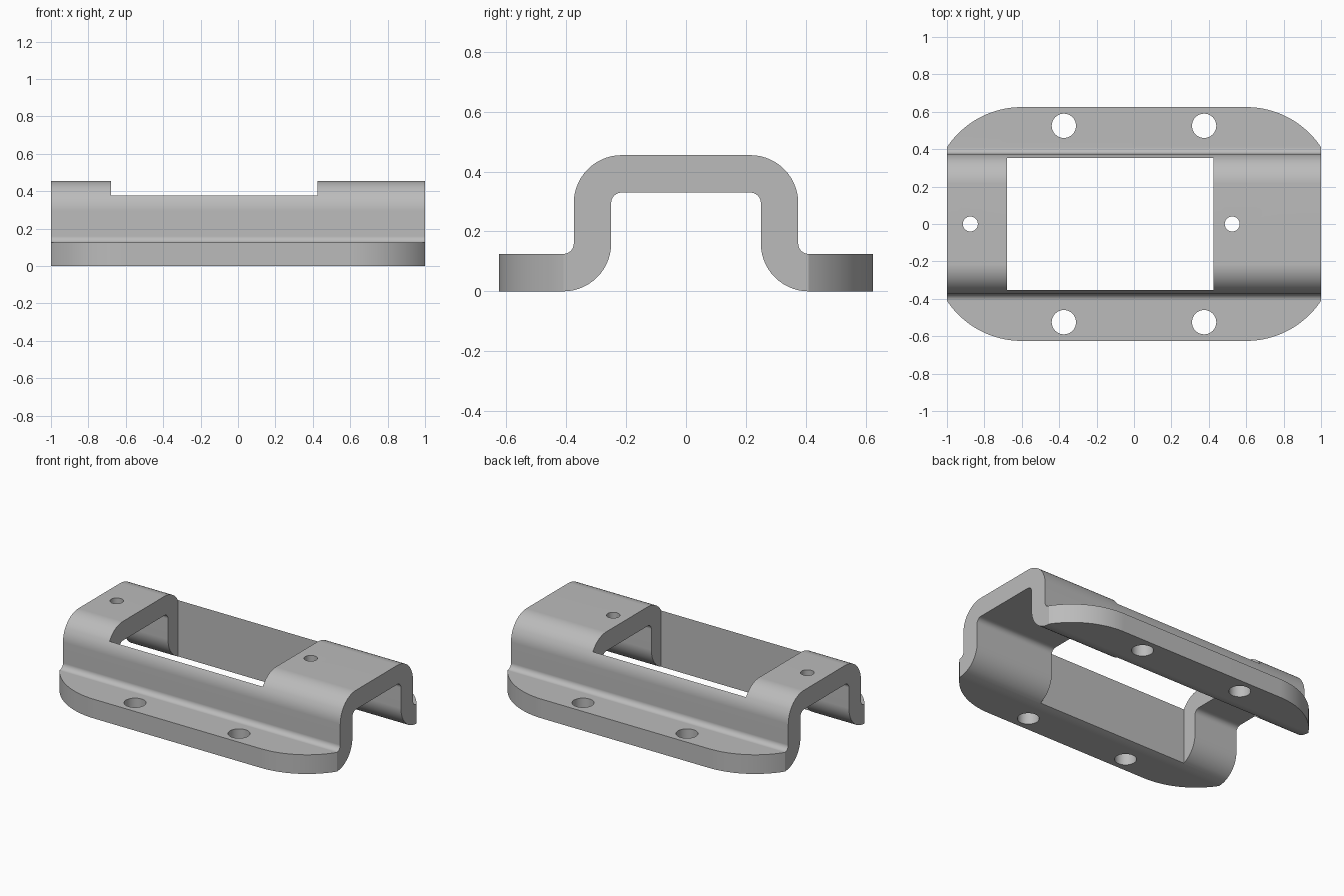
import bpy
import bmesh
from math import cos, sin, radians
from mathutils import Vector

cube = bpy.data.objects.get("Cube")
if cube:
    bpy.data.objects.remove(cube, do_unlink=True)


def arc(cx, cy, r, start, end, steps=14):
    angles = [radians(start + (end - start) * i / steps) for i in range(steps + 1)]
    return [(cx + r * cos(a), cy + r * sin(a)) for a in angles]


def flip(points):
    """Mirror a path across its first axis, keeping the loop direction."""
    return [(-a, b) for a, b in reversed(points)]


def prism(name, points, place, direction):
    """Extrude a closed 2D outline into a solid."""
    bm = bmesh.new()
    face = bm.faces.new([bm.verts.new(place(a, b)) for a, b in points])
    extruded = bmesh.ops.extrude_face_region(bm, geom=[face])
    verts = [g for g in extruded["geom"] if isinstance(g, bmesh.types.BMVert)]
    bmesh.ops.translate(bm, verts=verts, vec=Vector(direction))
    bmesh.ops.recalc_face_normals(bm, faces=bm.faces)
    mesh = bpy.data.meshes.new(name)
    bm.to_mesh(mesh)
    bm.free()
    obj = bpy.data.objects.new(name, mesh)
    bpy.context.collection.objects.link(obj)
    return obj


def upright(name, points):
    obj = prism(name, points, lambda a, b: (a, b, -1), (0, 0, 2))
    obj.hide_render = True
    return obj


# Bent sheet section: a raised channel with a flange on each side
upper, lower = (0.215, 0.295), (0.41, 0.16)
small, large = 0.035, 0.16
outside = [(0.7, 0.125)] + arc(*lower, small, 270, 180) + arc(*upper, large, 0, 90)
inside = arc(*upper, small, 90, 0) + arc(*lower, large, 180, 270) + [(0.7, 0)]
section = outside + flip(outside) + flip(inside) + inside
bracket = prism("bracket", section, lambda y, z: (-1.1, y, z), (2.2, 0, 0))

# Plan outline with curved flange corners
radius = 0.48
corner = [p for p in arc(0.6, 0.625 - radius, radius, 90, 33.6, 24)]
corner[-1] = (1, 0.41)
back = flip(corner) + corner
outline = upright("plan_outline", back + [(x, -y) for x, y in reversed(back)])

# Window through the top, and the screw holes
window = upright("window_cutter", [(-0.68, -0.352), (0.425, -0.352),
                                   (0.425, 0.352), (-0.68, 0.352)])
holes = [(x, y, 0.065) for x in (-0.375, 0.375) for y in (-0.525, 0.525)]
holes += [(-0.875, 0, 0.04), (0.525, 0, 0.04)]
cutters = [window] + [upright("hole_cutter", arc(*h, 0, 360, 40)[:-1]) for h in holes]

for cutter in [outline] + cutters:
    mod = bracket.modifiers.new("shape", 'BOOLEAN')
    mod.operation = 'INTERSECT' if cutter is outline else 'DIFFERENCE'
    mod.solver = 'EXACT'
    mod.object = cutter

# Bake the cuts and drop the cutters
bpy.context.view_layer.update()
graph = bpy.context.evaluated_depsgraph_get()
solid = bpy.data.meshes.new_from_object(bracket.evaluated_get(graph))
bracket.modifiers.clear()
bracket.data = solid
for cutter in [outline] + cutters:
    bpy.data.objects.remove(cutter, do_unlink=True)

# Plain grey metal
grey = bpy.data.materials.new("grey_metal")
grey.use_nodes = True
colour = (0.5, 0.5, 0.5, 1)
grey.diffuse_color = colour
grey.node_tree.nodes["Principled BSDF"].inputs["Base Color"].default_value = colour
solid.materials.clear()
solid.materials.append(grey)

# Smooth bends, crisp edges
bpy.ops.object.select_all(action='DESELECT')
bracket.select_set(True)
bpy.context.view_layer.objects.active = bracket
bpy.ops.object.shade_smooth_by_angle(angle=radians(30))
weighted = bracket.modifiers.new("even_normals", 'WEIGHTED_NORMAL')
weighted.keep_sharp = True
